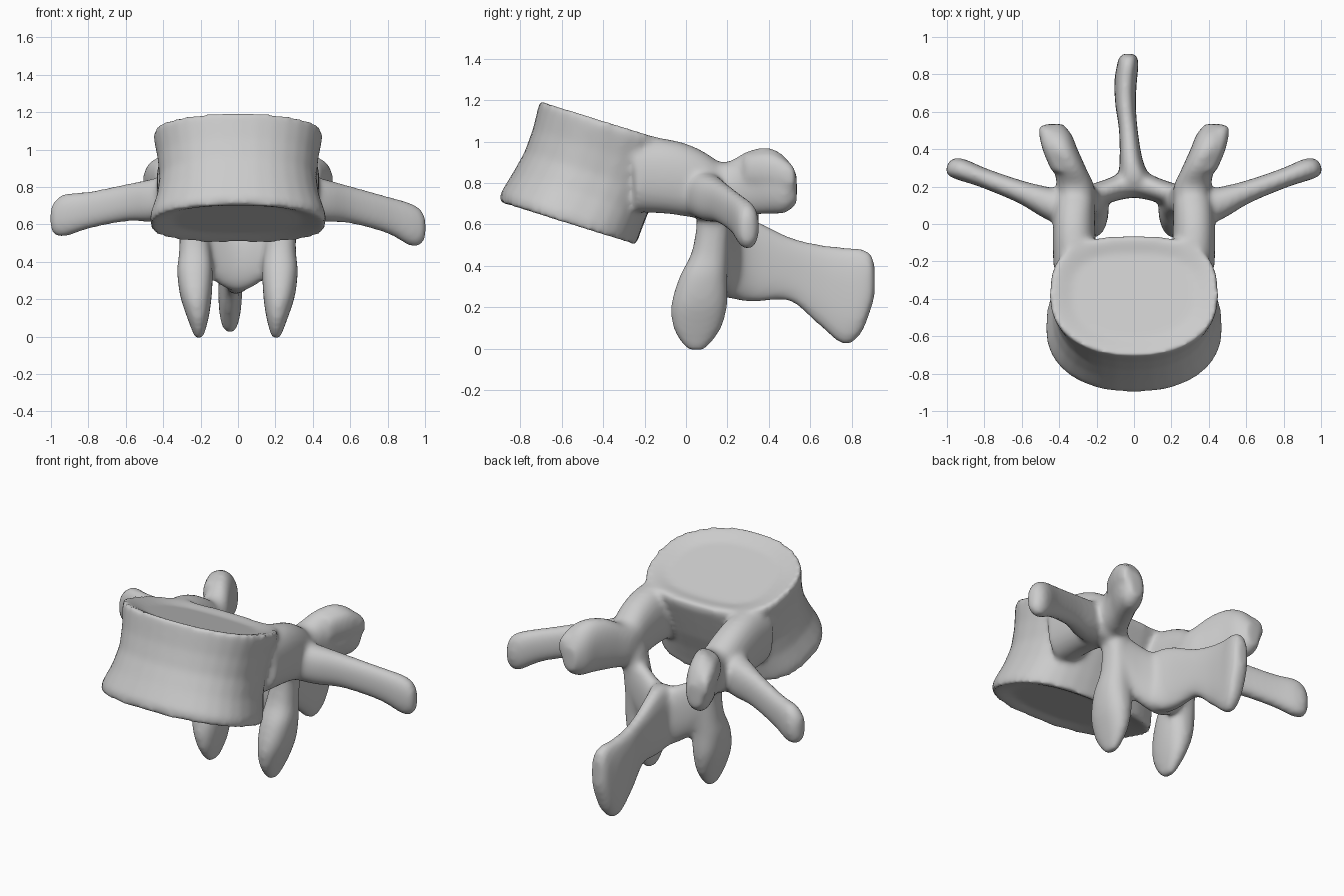
import bpy, bmesh, math
from mathutils import Vector

if "Cube" in bpy.data.objects:
    bpy.data.objects.remove(bpy.data.objects["Cube"])

bone = bpy.data.materials.new("bone grey")
bone.use_nodes = True
bone.diffuse_color = (0.6, 0.6, 0.6, 1)
bone.node_tree.nodes["Principled BSDF"].inputs["Base Color"].default_value = (0.6, 0.6, 0.6, 1)

SIDES = 32
bm = bmesh.new()


def power(value, n):
    return math.copysign(abs(value) ** (2 / n), value)


def spline(rows, steps):
    """Smooth curve through rows of numbers."""
    rows = [Vector(r) for r in rows]
    if steps == 1:
        return rows
    out = []
    for i in range(len(rows) - 1):
        a, b = rows[max(i - 1, 0)], rows[i]
        c, d = rows[i + 1], rows[min(i + 2, len(rows) - 1)]
        for k in range(steps):
            t = k / steps
            out.append(b + (c - a) * (t / 2) + (a * 2 - b * 5 + c * 4 - d) * (t * t / 2)
                       + (b * 3 - a - c * 3 + d) * (t ** 3 / 2))
    return out + [rows[-1]]


def loft(rows, u, v, n=2.3, back=None, steps=5):
    """Skin rounded sections (x, y, z, half size on u, half size on v)."""
    u, v = Vector(u), Vector(v)
    rings = []
    for x, y, z, a, b in spline(rows, steps):
        ring = []
        for k in range(SIDES):
            ang = math.tau * k / SIDES
            c, s = math.cos(ang), math.sin(ang)
            p = back if back and s > 0 else n
            ring.append(bm.verts.new(Vector((x, y, z)) + u * a * power(c, p) + v * b * power(s, p)))
        rings.append(ring)
    faces = [bm.faces.new(rings[0][::-1]), bm.faces.new(rings[-1])]
    for r, q in zip(rings, rings[1:]):
        for k in range(SIDES):
            j = (k + 1) % SIDES
            faces.append(bm.faces.new((r[k], r[j], q[j], q[k])))
    bmesh.ops.recalc_face_normals(bm, faces=faces)


X, Y, Z = (1, 0, 0), (0, 1, 0), (0, 0, 1)

# Vertebral body: tilted drum with a waist and slightly dished ends
loft([(0, -.57, .63, .34, .24), (0, -.57, .61, .42, .29), (0, -.57, .60, .47, .33),
      (0, -.56, .65, .47, .335), (0, -.51, .75, .435, .325), (0, -.46, .85, .42, .32),
      (0, -.42, .96, .43, .32), (0, -.39, 1.06, .45, .325), (0, -.385, 1.10, .45, .32),
      (0, -.385, 1.09, .40, .28), (0, -.385, 1.07, .33, .23)],
     X, (0, 1, -.31), n=2.2, back=2.8, steps=1)

for side in (-1, 1):
    # Pedicle joining body and arch
    loft([(side * .31, -.25, .84, .12, .18), (side * .32, -.08, .83, .115, .18),
          (side * .32, .05, .80, .11, .17), (side * .31, .16, .76, .10, .14),
          (side * .30, .22, .74, .07, .09)], X, Z)

    # Transverse process, drooping a little more on the left
    droop = .05 if side > 0 else 0
    loft([(side * .30, .06, .76, .12, .10), (side * .45, .11, .73, .115, .085),
          (side * .60, .17, .715 - droop * .2, .10, .06),
          (side * .80, .245, .675 - droop * .5, .10, .052),
          (side * .92, .29, .65 - droop, .115, .058),
          (side * .975, .305, .635 - droop, .095, .05),
          (side * 1.0, .31, .63 - droop, .05, .025)], Z, (-side * .35, .94, 0))

    # Superior articular process with its outer knob
    loft([(side * .32, .06, .80, .10, .13), (side * .31, .19, .77, .10, .13),
          (side * .345, .30, .80, .088, .155), (side * .39, .40, .81, .088, .16),
          (side * .415, .48, .79, .08, .135), (side * .425, .535, .77, .045, .07)], X, Z)
    loft([(side * .38, .28, .86, .06, .08), (side * .43, .40, .86, .06, .09),
          (side * .465, .50, .83, .045, .07), (side * .475, .53, .82, .025, .04)], X, Z)

    # Inferior articular process, a blade hanging below the arch
    shift = .01 if side > 0 else -.015 * side - .03
    loft([(side * .27, .13, .76, .07, .08), (side * .24, .13, .60, .075, .08),
          (side * .215 + shift, .115, .46, .085, .09), (side * .215 + shift, .085, .35, .095, .115),
          (side * .21 + shift, .065, .22, .085, .135), (side * .20 + shift, .055, .11, .06, .12),
          (side * .195 + shift, .05, .03, .035, .075), (side * .195 + shift, .05, -.01, .02, .035)],
         X, Y)

# Lamina: the arch behind the spinal canal
loft([(-.29, .13, .60, .065, .15), (-.16, .17, .49, .065, .17), (0, .215, .42, .075, .18),
      (.16, .17, .49, .065, .17), (.29, .13, .60, .065, .15)], Y, Z)

# Spinous process: thin plate, deeper at the tip
loft([(0, .17, .43, .15, .16), (0, .25, .43, .09, .195), (-.015, .34, .42, .062, .195),
      (-.03, .50, .385, .05, .155), (-.045, .64, .31, .055, .195), (-.045, .76, .255, .06, .235),
      (-.035, .84, .275, .058, .21), (-.03, .89, .32, .05, .14), (-.03, .91, .33, .03, .08)],
     X, Z, n=2.6)

mesh = bpy.data.meshes.new("vertebra")
bm.to_mesh(mesh)
bm.free()
mesh.materials.append(bone)
vertebra = bpy.data.objects.new("vertebra", mesh)
bpy.context.collection.objects.link(vertebra)

# Fuse the parts into one bone and soften the joints
remesh = vertebra.modifiers.new("fuse", "REMESH")
remesh.mode = "VOXEL"
remesh.voxel_size = .014
remesh.use_smooth_shade = True
soften = vertebra.modifiers.new("soften", "SMOOTH")
soften.factor = .5
soften.iterations = 14
